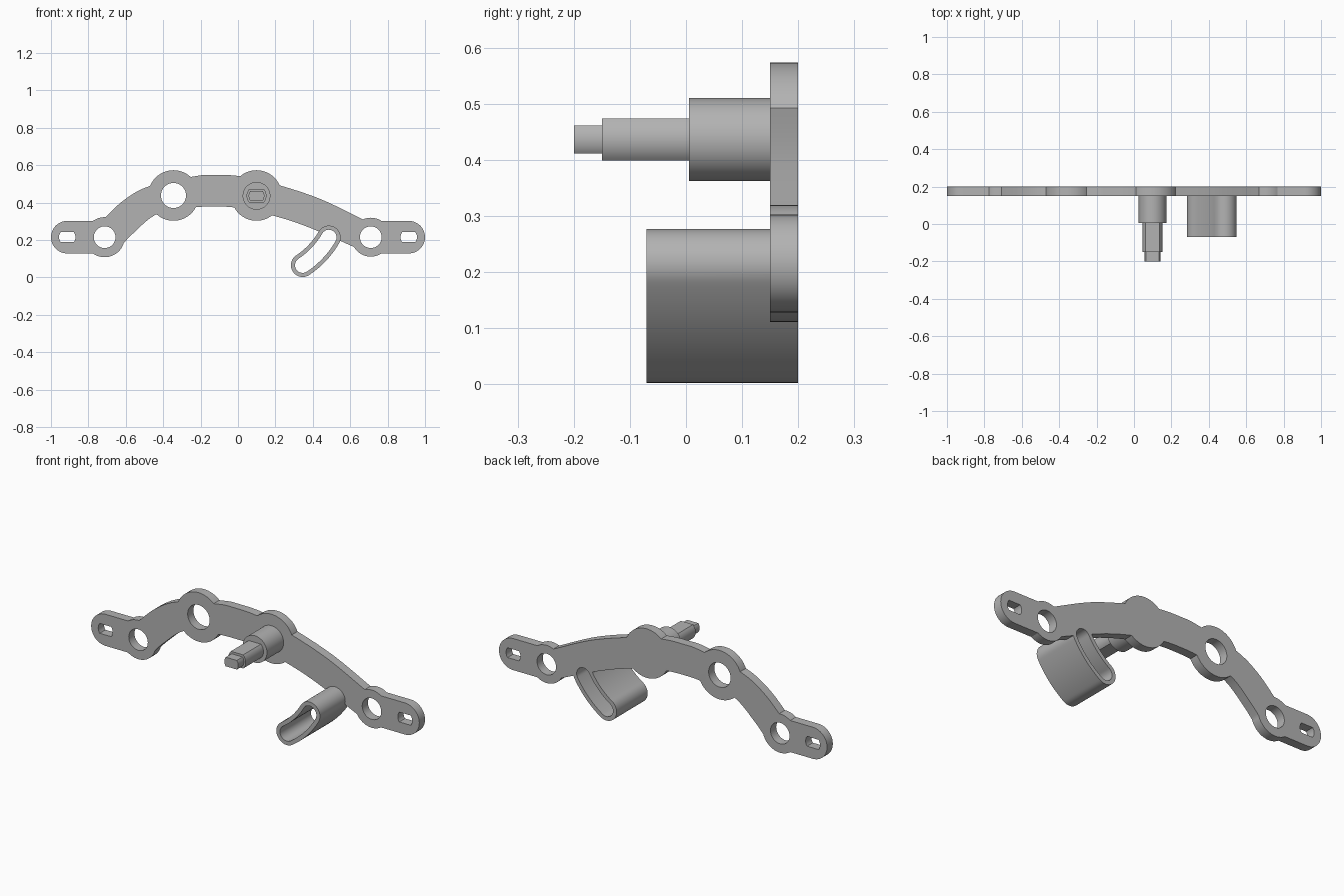
import bpy, bmesh
from math import cos, sin, pi, asin, radians
from mathutils import Vector

if "Cube" in bpy.data.objects:
    bpy.data.objects.remove(bpy.data.objects["Cube"])

grey = bpy.data.materials.new("plain grey")
grey.use_nodes = True
grey.diffuse_color = (0.45, 0.45, 0.45, 1)
grey.node_tree.nodes["Principled BSDF"].inputs["Base Color"].default_value = (0.45, 0.45, 0.45, 1)

BACK, FRONT = 0.2, 0.15          # plate faces along y


def arc(cx, cz, r, a0, a1, n):
    return [(cx + r * cos(a0 + (a1 - a0) * i / n), cz + r * sin(a0 + (a1 - a0) * i / n))
            for i in range(n + 1)]


def circle(cx, cz, r, n=64):
    return arc(cx, cz, r, 0, 2 * pi, n)[:-1]


def stadium(x0, x1, cz, r):
    return arc(x1, cz, r, -pi / 2, pi / 2, 24) + arc(x0, cz, r, pi / 2, 1.5 * pi, 24)


def double_flat(cx, cz, r, half):
    """Circle with its top and bottom cut flat."""
    a = asin(half / r)
    return arc(cx, cz, r, -a, a, 12) + arc(cx, cz, r, pi - a, pi + a, 12)


def curved_slot(cx, cz, radius, a0, a1, r):
    """Slot of half-width r following an arc about (cx, cz)."""
    ends = [(cx + radius * cos(a), cz + radius * sin(a)) for a in (a0, a1)]
    return (arc(cx, cz, radius + r, a0, a1, 24)[:-1] + arc(*ends[1], r, a1, a1 + pi, 24)[:-1]
            + arc(cx, cz, radius - r, a1, a0, 24)[:-1] + arc(*ends[0], r, a0 - pi, a0, 24)[:-1])


def smooth_path(pts, n=8):
    """Catmull-Rom curve through the points."""
    p = [Vector(q) for q in pts]
    p = [2 * p[0] - p[1]] + p + [2 * p[-1] - p[-2]]
    out = []
    for a, b, c, d in zip(p, p[1:], p[2:], p[3:]):
        for i in range(n):
            t = i / n
            out.append(0.5 * (2 * b + (c - a) * t + (2 * a - 5 * b + 4 * c - d) * t * t
                              + (3 * b - a - 3 * c + d) * t ** 3))
    return out + [p[-2]]


def prism(name, outline, y0, y1):
    bm = bmesh.new()
    face = bm.faces.new([bm.verts.new((x, y0, z)) for x, z in outline])
    ext = bmesh.ops.extrude_face_region(bm, geom=[face])
    bmesh.ops.translate(bm, vec=(0, y1 - y0, 0),
                        verts=[v for v in ext["geom"] if isinstance(v, bmesh.types.BMVert)])
    bmesh.ops.recalc_face_normals(bm, faces=bm.faces)
    mesh = bpy.data.meshes.new(name)
    bm.to_mesh(mesh)
    bm.free()
    mesh.materials.append(grey)
    ob = bpy.data.objects.new(name, mesh)
    bpy.context.collection.objects.link(ob)
    return ob


def combine(ob, tool, operation):
    mod = ob.modifiers.new("combine", "BOOLEAN")
    mod.operation, mod.solver, mod.object = operation, "EXACT", tool
    bpy.context.view_layer.objects.active = ob
    bpy.ops.object.modifier_apply(modifier=mod.name)
    bpy.data.objects.remove(tool)


# Arched beam
upper = smooth_path([(-0.74, 0.29), (-0.61, 0.413), (-0.47, 0.489), (-0.23, 0.541), (-0.13, 0.548),
                     (0.01, 0.541), (0.205, 0.497), (0.44, 0.419), (0.68, 0.304)])
lower = smooth_path([(-0.64, 0.15), (-0.56, 0.236), (-0.43, 0.34), (-0.25, 0.372), (-0.13, 0.379),
                     (0.0, 0.371), (0.2, 0.327), (0.39, 0.263), (0.66, 0.145)])
plate = prism("arched_plate", lower + upper[::-1], FRONT, BACK)

# Bosses and end tabs joined to the beam
POST = (0.099, 0.438)
for x, z, r in [(-0.345, 0.438, 0.135), (*POST, 0.135), (-0.713, 0.215, 0.107), (0.71, 0.215, 0.104)]:
    combine(plate, prism("boss", circle(x, z, r), FRONT, BACK), "UNION")
for s in (-1, 1):
    ends = sorted((s * 0.72, s * 0.913))
    combine(plate, prism("end_tab", stadium(*ends, 0.215, 0.087), FRONT, BACK), "UNION")

# Round holes and flat-sided holes
for x, z, r in [(-0.345, 0.438, 0.067), (-0.713, 0.215, 0.058), (0.71, 0.215, 0.058)]:
    combine(plate, prism("hole", circle(x, z, r), 0, 0.4), "DIFFERENCE")
for s in (-1, 1):
    combine(plate, prism("hole", double_flat(s * 0.913, 0.215, 0.044, 0.027), 0, 0.4), "DIFFERENCE")

# Curved tube, open through the plate
sweep = (*POST, 0.447, radians(-56.5), radians(-30.1))
combine(plate, prism("tube", curved_slot(*sweep, 0.063), -0.07, BACK), "UNION")
combine(plate, prism("bore", curved_slot(*sweep, 0.041), -0.3, 0.4), "DIFFERENCE")

# Stepped post
cx, cz = POST[0], 0.436
post = [prism("post_base", circle(cx, cz, 0.074), 0.005, FRONT),
        prism("post_shaft", double_flat(cx, cz, 0.053, 0.0375), -0.15, 0.005),
        prism("post_tip", double_flat(cx, cz, 0.042, 0.025), -0.2, -0.15)]

# Smooth curved walls, sharp rims
bpy.ops.object.select_all(action="DESELECT")
for ob in [plate] + post:
    ob.select_set(True)
bpy.context.view_layer.objects.active = plate
bpy.ops.object.shade_smooth_by_angle(angle=radians(25))
